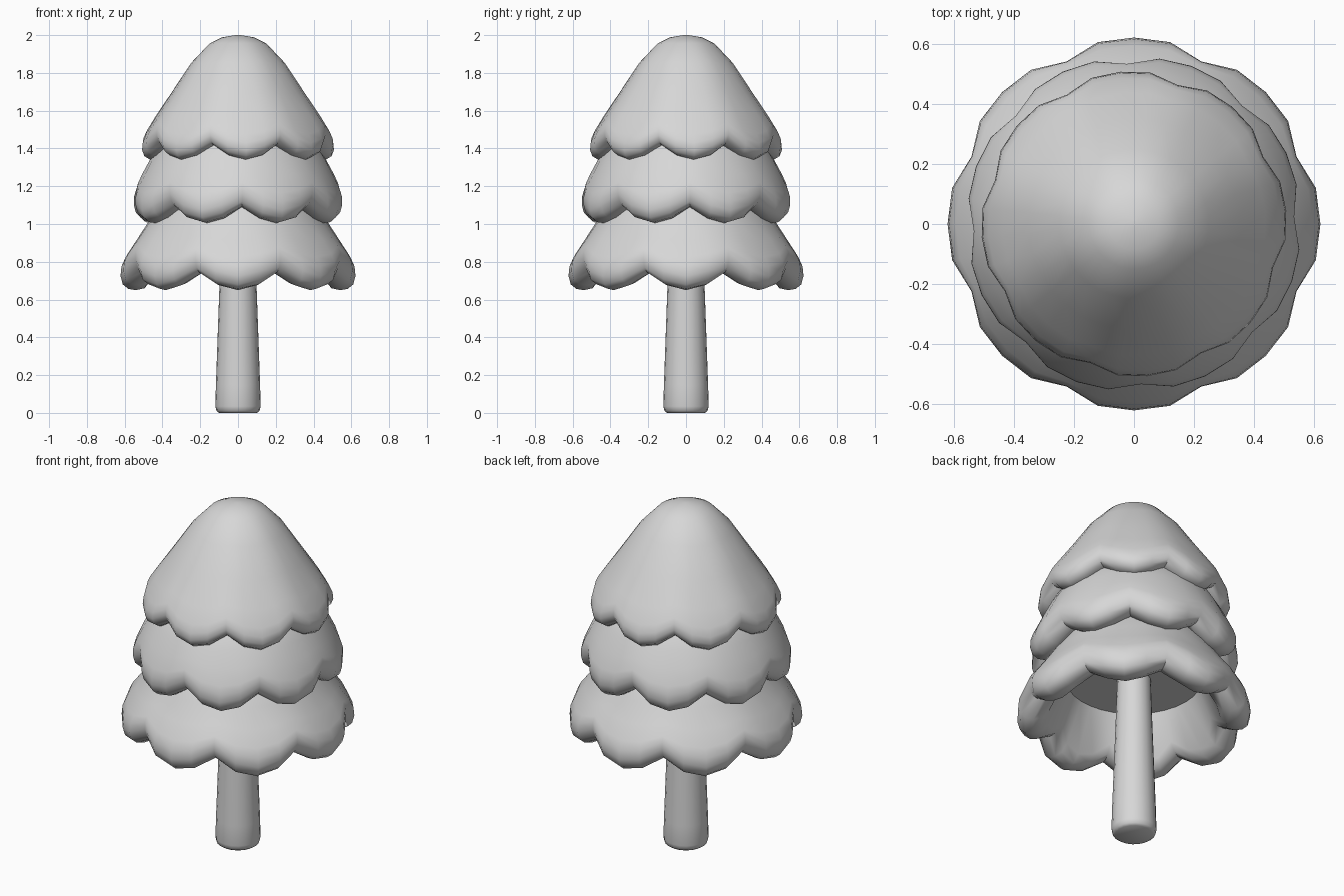
import bpy, bmesh, math

if "Cube" in bpy.data.objects:
    bpy.data.objects.remove(bpy.data.objects["Cube"])

grey = bpy.data.materials.new("light grey")
grey.diffuse_color = (0.68, 0.68, 0.68, 1)
grey.use_nodes = True
grey.node_tree.nodes["Principled BSDF"].inputs["Base Color"].default_value = grey.diffuse_color


def finish(name, bm):
    bmesh.ops.recalc_face_normals(bm, faces=bm.faces)
    me = bpy.data.meshes.new(name)
    bm.to_mesh(me)
    bm.free()
    ob = bpy.data.objects.new(name, me)
    bpy.context.collection.objects.link(ob)
    me.materials.append(grey)
    bpy.ops.object.select_all(action='DESELECT')
    ob.select_set(True)
    bpy.context.view_layer.objects.active = ob
    bpy.ops.object.shade_smooth_by_angle(angle=math.radians(42))
    return ob


def lathe(name, rows, seg, offset=None, turn=0.0):
    """Closed lathe; rows are (r, z, weight); offset(i) gives (dr, dz) per segment."""
    bm = bmesh.new()
    rings = []
    for r, z, w in rows:
        ring = []
        for i in range(seg):
            dr, dz = offset(i) if offset else (0, 0)
            a = math.tau * i / seg + turn
            rr = r + dr * w
            ring.append(bm.verts.new((rr * math.cos(a), rr * math.sin(a), z + dz * w)))
        rings.append(ring)
    for a, b in zip(rings, rings[1:]):
        for i in range(seg):
            j = (i + 1) % seg
            bm.faces.new((a[i], a[j], b[j], b[i]))
    bm.faces.new(rings[0])
    bm.faces.new(rings[-1])
    return finish(name, bm)


def scallop(dr, dz):
    # eight lobes, four segments each: tip, shoulder, notch, shoulder
    fr, fz = (0, 0.1, 1, 0.1), (0, 0.3, 1, 0.3)
    return lambda i: (dr * fr[i % 4], dz * fz[i % 4])


# trunk
lathe("trunk", [(0.1, 0, 0), (0.114, 0.01, 0), (0.12, 0.035, 0), (0.117, 0.15, 0),
                (0.098, 0.68, 0), (0.088, 1.0, 0)], 20)

# foliage tiers: outer skin from the top down, round the thick rim, then up the inside
lower = [(0.32, 1.22, 0), (0.41, 1.12, 0), (0.475, 1.01, 0.1), (0.54, 0.91, 0.3),
         (0.595, 0.825, 0.65), (0.617, 0.775, 0.9), (0.622, 0.725, 1), (0.61, 0.68, 1),
         (0.58, 0.656, 1), (0.54, 0.65, 1), (0.495, 0.66, 1), (0.46, 0.70, 1),
         (0.36, 0.95, 0)]
middle = [(0.31, 1.53, 0), (0.41, 1.43, 0), (0.465, 1.34, 0.1), (0.51, 1.25, 0.3),
          (0.547, 1.165, 0.65), (0.56, 1.12, 0.9), (0.561, 1.075, 1), (0.55, 1.035, 1),
          (0.52, 1.01, 1), (0.48, 1.005, 1), (0.435, 1.015, 1), (0.40, 1.055, 1),
          (0.31, 1.27, 0)]
top = [(0.015, 2.0, 0), (0.085, 1.988, 0), (0.15, 1.957, 0), (0.25, 1.85, 0.1),
       (0.355, 1.69, 0.2), (0.44, 1.56, 0.4), (0.488, 1.475, 0.75), (0.506, 1.43, 0.95),
       (0.51, 1.392, 1), (0.498, 1.36, 1), (0.47, 1.342, 1), (0.43, 1.338, 1),
       (0.385, 1.35, 1), (0.35, 1.39, 1), (0.27, 1.57, 0)]
lathe("lower_foliage", lower, 32, scallop(-0.035, 0.09), 0)
lathe("middle_foliage", middle, 32, scallop(-0.028, 0.085), math.radians(25))
lathe("top_foliage", top, 32, scallop(-0.024, 0.08), math.radians(50))
